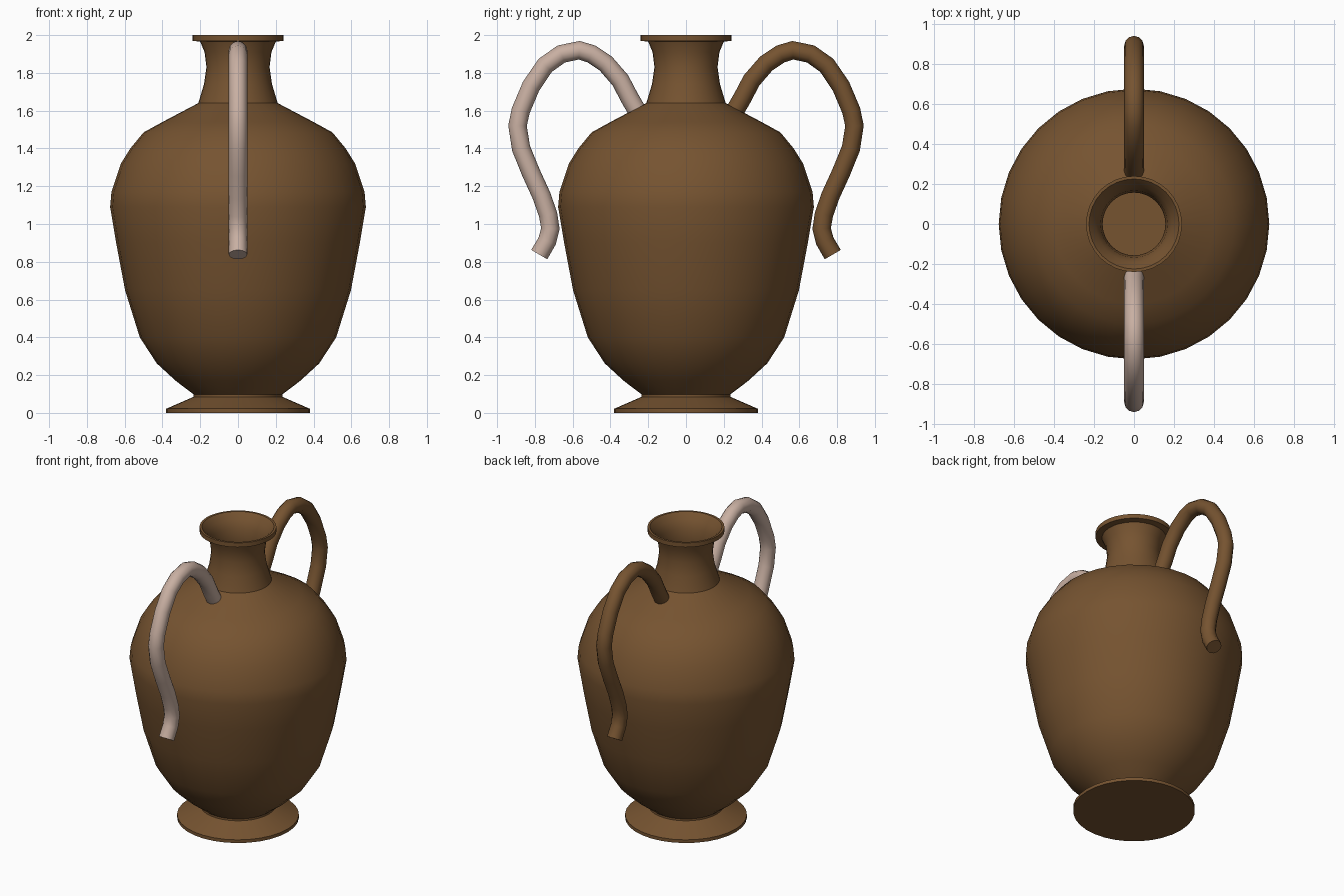
import bpy, math

if "Cube" in bpy.data.objects:
    bpy.data.objects.remove(bpy.data.objects["Cube"])

SIDES = 32

def material(name, rgb):
    m = bpy.data.materials.new(name)
    m.diffuse_color = (*rgb, 1)
    m.use_nodes = True
    m.node_tree.nodes["Principled BSDF"].inputs["Base Color"].default_value = m.diffuse_color
    return m

brown = material("brown_clay", (0.18, 0.087, 0.03))
pale = material("pale_clay", (0.58, 0.43, 0.36))

def smooth(ob, angle):
    bpy.ops.object.select_all(action='DESELECT')
    ob.select_set(True)
    bpy.context.view_layer.objects.active = ob
    bpy.ops.object.shade_smooth_by_angle(angle=math.radians(angle))

def lathe(name, profile, mat):
    """Revolve (radius, z) points around z, capping both ends."""
    verts, faces = [], []
    for r, z in profile:
        for i in range(SIDES):
            a = 2 * math.pi * i / SIDES
            verts.append((r * math.cos(a), r * math.sin(a), z))
    for k in range(len(profile) - 1):
        for i in range(SIDES):
            j = (i + 1) % SIDES
            a, b = k * SIDES, (k + 1) * SIDES
            faces.append((a + i, a + j, b + j, b + i))
    last = (len(profile) - 1) * SIDES
    faces.append(tuple(reversed(range(SIDES))))
    faces.append(tuple(range(last, last + SIDES)))
    me = bpy.data.meshes.new(name)
    me.from_pydata(verts, [], faces)
    me.materials.append(mat)
    ob = bpy.data.objects.new(name, me)
    bpy.context.collection.objects.link(ob)
    smooth(ob, 40)
    return ob

def tube(name, path, radius, side, mat):
    """Round bar along (y, z) points; side = -1 is the front."""
    cu = bpy.data.curves.new(name, 'CURVE')
    cu.dimensions = '3D'
    cu.bevel_depth = radius
    cu.bevel_resolution = 4
    cu.use_fill_caps = True
    sp = cu.splines.new('POLY')
    sp.points.add(len(path) - 1)
    for p, (y, z) in zip(sp.points, path):
        p.co = (0, side * y, z, 1)
    cu.materials.append(mat)
    ob = bpy.data.objects.new(name, cu)
    bpy.context.collection.objects.link(ob)
    bpy.ops.object.select_all(action='DESELECT')
    ob.select_set(True)
    bpy.context.view_layer.objects.active = ob
    bpy.ops.object.convert(target='MESH')
    smooth(bpy.context.object, 45)

# Vase: foot, belly, shoulder, neck and rim, then the inner wall back down
outer = [(0.38, 0), (0.38, 0.022), (0.235, 0.085), (0.235, 0.098),
         (0.33, 0.17), (0.43, 0.262), (0.52, 0.40), (0.598, 0.65),
         (0.645, 0.90), (0.677, 1.09), (0.67, 1.17), (0.62, 1.32),
         (0.57, 1.40), (0.50, 1.485), (0.40, 1.54), (0.21, 1.64),
         (0.18, 1.74), (0.167, 1.83), (0.177, 1.91), (0.20, 1.965),
         (0.24, 1.97), (0.24, 2.0)]
inner = [(0.225, 2.0), (0.19, 1.96), (0.167, 1.91), (0.157, 1.83),
         (0.17, 1.74), (0.20, 1.63), (0.39, 1.525), (0.49, 1.47),
         (0.61, 1.31), (0.665, 1.09), (0.586, 0.65), (0.508, 0.41),
         (0.42, 0.275), (0.225, 0.11)]
lathe("vase_body", outer + inner, brown)

# Two handles, front pale and back brown
handle = [(0.245, 1.575), (0.30, 1.67), (0.347, 1.76), (0.425, 1.85),
          (0.50, 1.90), (0.565, 1.92), (0.66, 1.90), (0.745, 1.84),
          (0.82, 1.73), (0.875, 1.60), (0.892, 1.52), (0.873, 1.40),
          (0.82, 1.27), (0.765, 1.15), (0.73, 1.05), (0.718, 0.975),
          (0.735, 0.91), (0.777, 0.838)]
tube("front_handle", handle, 0.049, -1, pale)
tube("back_handle", handle, 0.049, 1, brown)
